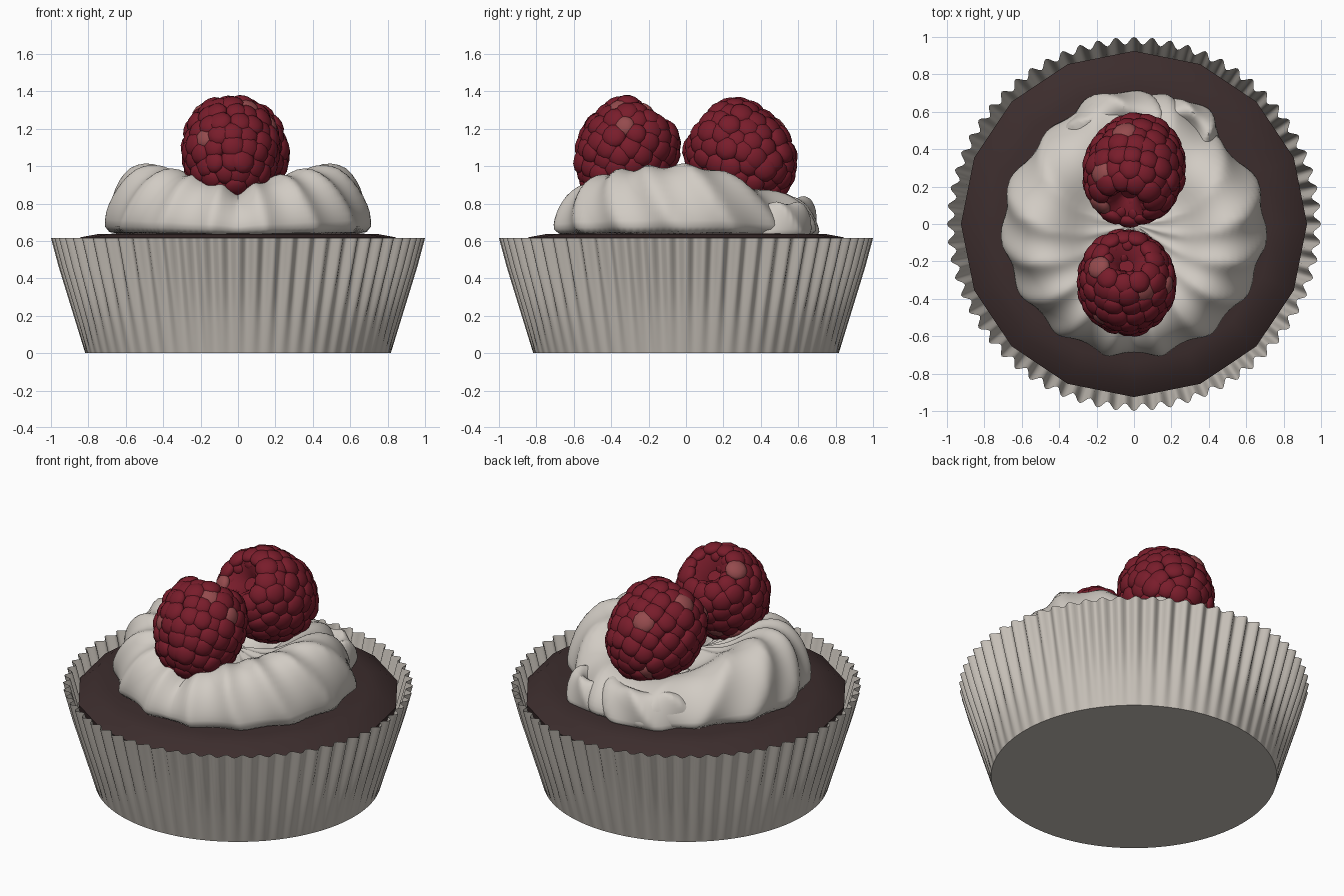
import bpy, bmesh, math, random
from mathutils import Vector, Matrix

if "Cube" in bpy.data.objects:
    bpy.data.objects.remove(bpy.data.objects["Cube"])

random.seed(4)
TAU = 2 * math.pi


def mat(name, rgb):
    m = bpy.data.materials.new(name)
    m.diffuse_color = (*rgb, 1)
    m.use_nodes = True
    m.node_tree.nodes["Principled BSDF"].inputs["Base Color"].default_value = m.diffuse_color
    return m


PAPER = mat("paper_grey", (0.57, 0.53, 0.48))
CREAM = mat("cream_white", (0.64, 0.60, 0.55))
CHOC = mat("dark_chocolate", (0.045, 0.026, 0.026))
RED = mat("raspberry_red", (0.19, 0.012, 0.024))
PINK = mat("raspberry_light", (0.30, 0.07, 0.075))


def finish(name, bm, mats, angle=40):
    me = bpy.data.meshes.new(name)
    bm.to_mesh(me)
    bm.free()
    for m in mats:
        me.materials.append(m)
    ob = bpy.data.objects.new(name, me)
    bpy.context.collection.objects.link(ob)
    bpy.ops.object.select_all(action='DESELECT')
    ob.select_set(True)
    bpy.context.view_layer.objects.active = ob
    bpy.ops.object.shade_smooth_by_angle(angle=math.radians(angle))
    return ob


def rings(point, rows, segs, cap_first, cap_last):
    """Skin of closed rings; point(row, angle) gives each position."""
    bm = bmesh.new()
    grid = [[bm.verts.new(point(j, TAU * i / segs)) for i in range(segs)] for j in range(rows)]
    for a, b in zip(grid, grid[1:]):
        for i in range(segs):
            k = (i + 1) % segs
            bm.faces.new((a[i], a[k], b[k], b[i]))
    if cap_first:
        bm.faces.new(grid[0][::-1])
    if cap_last:
        bm.faces.new(grid[-1])
    bmesh.ops.recalc_face_normals(bm, faces=bm.faces)
    return bm


# Pleated paper cup, pleats growing from a round base
def cup_point(j, a):
    t = j / 4
    r = 0.817 + 0.163 * t + 0.02 * min(1, t * 1.3) * math.cos(64 * a)
    return (r * math.cos(a), r * math.sin(a), 0.615 * t)


finish("paper_cup", rings(cup_point, 5, 512, True, False), [PAPER], 60)

# Chocolate cake, sixteen sides
CAKE = [(0.805, 0.008), (0.915, 0.5), (0.925, 0.56), (0.84, 0.62), (0.74, 0.638), (0.4, 0.64)]
finish("chocolate_cake",
       rings(lambda j, a: (CAKE[j][0] * math.cos(a), CAKE[j][0] * math.sin(a), CAKE[j][1]),
             len(CAKE), 16, True, True), [CHOC], 40)

# Piped cream: one big ridged ring with two high sides, and small swirls at the back
BASE = 0.615
RING = [(0.97, 0.0), (1.0, 0.15), (0.995, 0.33), (0.96, 0.55), (0.90, 0.76), (0.81, 0.93),
        (0.69, 1.0), (0.57, 0.95), (0.45, 0.80), (0.33, 0.66), (0.18, 0.62), (0.03, 0.62)]


def cream(name, point, rows):
    ob = finish(name, rings(point, rows, 120, True, True), [CREAM], 60)
    sub = ob.modifiers.new("smooth", 'SUBSURF')
    sub.levels = sub.render_levels = 1


def crest(w):
    """Sharp crests with rounded valleys between."""
    return 0.8 - 1.9 * abs(math.sin(w / 2)) ** 0.85


def notch(a, middle, width):
    return math.exp(-((math.degrees(a) - middle) / width) ** 2)


def ring_point(j, a):
    f, h = RING[j]
    radius = 0.715 - 0.07 * notch(a, 45, 20) - 0.04 * notch(a, 137, 20)
    power = 3 if math.sin(a) > 0 else 0.6
    top = 0.86 + 0.16 * abs(math.cos(a)) ** power
    # ridges spiral opposite ways round the two sides
    side = math.cos(a)
    ridge = crest(14 * a + 1.1 * j * side) * min(1, 3 * f)
    k = f * (1 + 0.035 * ridge)
    z = BASE + (top - BASE) * h * (1 + 0.05 * ridge * min(1, 2 * h))
    return (radius * k * math.cos(a), radius * k * math.sin(a), z)


def swirl(name, cx, cy, rx, ry, top, ridges, phase):
    def point(j, a):
        f, h = RING[j]
        ridge = crest(ridges * (a + phase) + 0.85 * j)
        k = f * (1 + 0.06 * ridge)
        z = BASE + (top - BASE) * h * (1 + 0.05 * ridge * min(1, 2 * h))
        return (cx + rx * k * math.cos(a), cy + ry * k * math.sin(a), z)

    cream(name, point, len(RING))


cream("cream_ring", ring_point, len(RING))
swirl("cream_swirl_back", -0.06, 0.42, 0.34, 0.30, 0.84, 7, 0.4)
swirl("cream_swirl_small", 0.25, 0.47, 0.21, 0.20, 0.81, 6, 0.1)

# Raspberries: rings of drupelets along a hollow-ended profile
BERRY = [(0.0, -0.325), (0.10, -0.295), (0.19, -0.215), (0.24, -0.11), (0.255, -0.01), (0.24, 0.10),
         (0.19, 0.20), (0.125, 0.24), (0.08, 0.21), (0.05, 0.16)]


def walk(points, step):
    """Evenly spaced points with outward normals along a profile."""
    pts = [Vector(p) for p in points]
    total = sum((b - a).length for a, b in zip(pts, pts[1:]))
    n = round(total / step)
    out = []
    for i in range(n + 1):
        d = total * i / n
        for a, b in zip(pts, pts[1:]):
            seg = (b - a).length
            if d <= seg + 1e-6:
                t = (b - a).normalized()
                out.append((a + t * d, Vector((t.y, -t.x))))
                break
            d -= seg
    return out


def raspberry(name, centre, opening, size):
    def core(j, a):
        r, z = BERRY[j]
        r = max(r - 0.01, 0.01)
        return (r * math.cos(a), r * math.sin(a), z * 0.97)

    bm = rings(core, len(BERRY), 20, True, True)
    # drupelets, flattened and packed
    for j, (p, n) in enumerate(walk(BERRY, 0.076)):
        r, z = p
        count = max(1, round(TAU * r / 0.09))
        inside = j > 0 and n.x < 0
        for i in range(count):
            a = TAU * (i + 0.5 * (j % 2) + random.uniform(-0.2, 0.2)) / count
            normal = Vector((n.x * math.cos(a), n.x * math.sin(a), n.y))
            if j == 0:
                normal = Vector((0, 0, -1))
            pos = Vector((r * math.cos(a), r * math.sin(a), z)) - normal * random.uniform(0.004, 0.016)
            s = (0.034 if inside else 0.064) * random.uniform(0.92, 1.1)
            m = (Matrix.Translation(pos) @ normal.to_track_quat('Z', 'Y').to_matrix().to_4x4()
                 @ Matrix.Diagonal((s, s, s * 0.55, 1)))
            res = bmesh.ops.create_icosphere(bm, subdivisions=2, radius=1, matrix=m)
            if not inside and random.random() < 0.05:
                for f in {f for v in res["verts"] for f in v.link_faces}:
                    f.material_index = 1
    place = (Matrix.Translation(centre)
             @ Vector(opening).to_track_quat('Z', 'Y').to_matrix().to_4x4()
             @ Matrix.Scale(size, 4))
    bmesh.ops.transform(bm, matrix=place, verts=bm.verts)
    finish(name, bm, [RED, PINK], 50)


raspberry("raspberry_front", (-0.04, -0.31, 1.095), (0.0, 0.56, 0.83), 0.97)
raspberry("raspberry_back", (0.0, 0.28, 1.075), (-0.18, -0.74, 0.64), 1.0)
